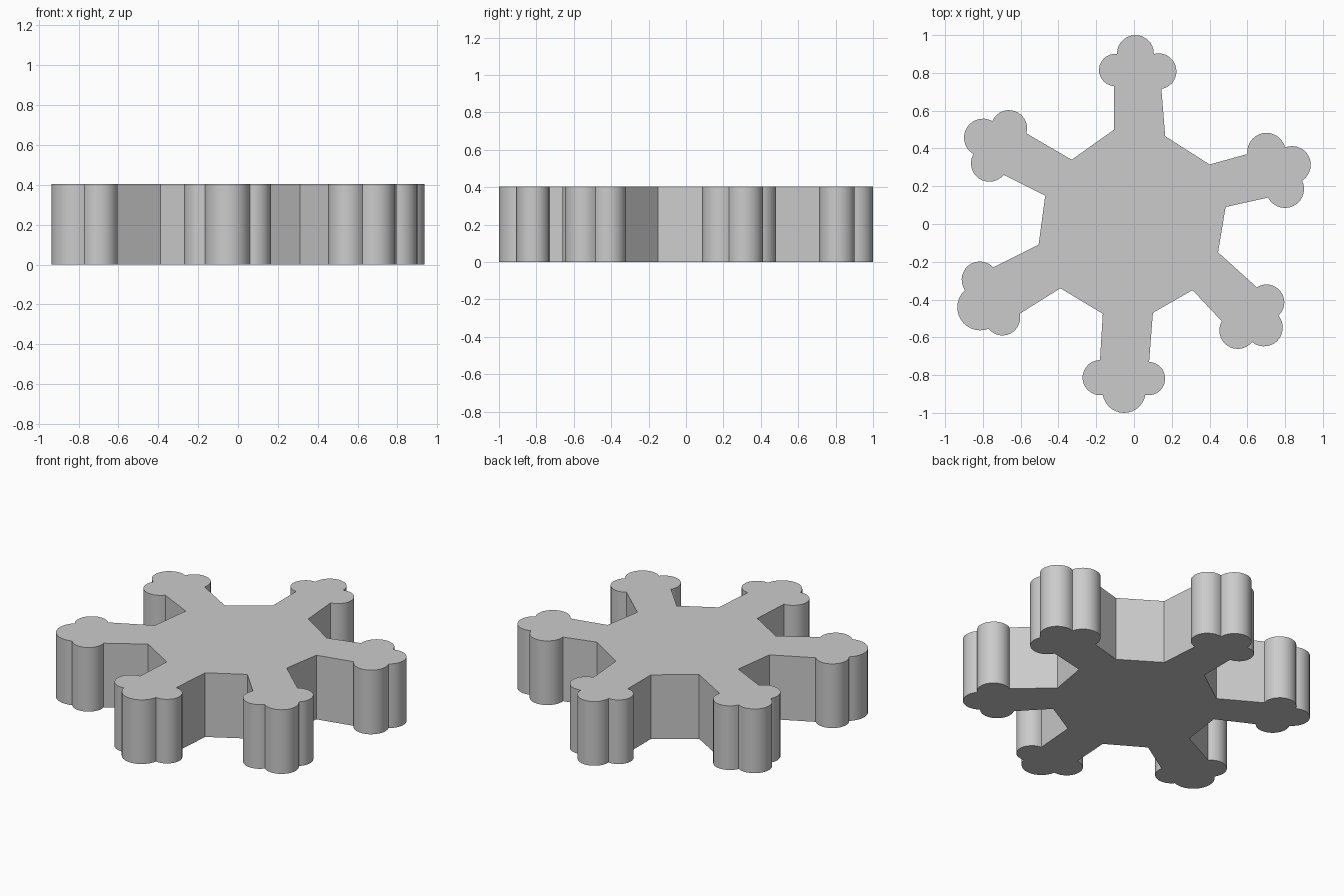
import bpy
import bmesh
import math
from mathutils import Vector

default_cube = bpy.data.objects.get("Cube")
if default_cube:
    bpy.data.objects.remove(default_cube, do_unlink=True)

HEIGHT = 0.405
ARC_STEPS = 14

# Each arm, counterclockwise: root, neck, cusp, cusp, neck, root,
# followed by how far each of its three lobes bulges out.
back_arm = ((.165, .465), (.145, .715), (.105, .9), (-.09, .9), (-.105, .73), (-.105, .5)), (.1, .1, .088)
back_right_arm = ((-.33, .34), (-.57, .48), (-.75, .545), (-.85, .37), (-.69, .26), (-.47, .15)), (.09, .1, .09)
front_right_arm = ((-.505, -.11), (-.745, -.23), (-.895, -.35), (-.77, -.555), (-.605, -.475), (-.39, -.34)), (.09, .1, .073)
front_arm = ((-.165, -.475), (-.18, -.72), (-.165, -.905), (.06, -.905), (.08, -.73), (.1, -.47)), (.1, .095, .095)
front_left_arm = ((.31, -.35), (.465, -.515), (.625, -.625), (.765, -.485), (.65, -.335), (.445, -.15)), (.09, .09, .087)
back_left_arm = ((.485, .09), (.71, .14), (.89, .23), (.8, .405), (.6, .37), (.4, .315)), (.1, .09, .095)
arms = [back_arm, back_right_arm, front_right_arm, front_arm, front_left_arm, back_left_arm]


def lobe_arc(start, end, bulge):
    """Points of a circular arc from start up to, but without, end."""
    start, end = Vector(start), Vector(end)
    chord = end - start
    half = chord.length / 2
    along = chord.normalized()
    outward = Vector((along.y, -along.x))
    radius = (half * half + bulge * bulge) / (2 * bulge)
    centre = (start + end) / 2 + outward * (bulge - radius)
    sweep = math.atan2(half, radius - bulge)
    points = []
    for step in range(ARC_STEPS):
        angle = sweep * (2 * step / ARC_STEPS - 1)
        points.append(centre + radius * (outward * math.cos(angle) + along * math.sin(angle)))
    return points


def arm_outline(points, bulges):
    """Straight shaft sides joined by three rounded lobes at the tip."""
    outline = [Vector(points[0])]
    for start, end, bulge in zip(points[1:], points[2:], bulges):
        outline += lobe_arc(start, end, bulge)
    return outline + [Vector(point) for point in points[-2:]]


# Six-armed plate: one outline raised into a solid
bm = bmesh.new()
verts = [bm.verts.new((point.x, point.y, 0))
         for points, bulges in arms
         for point in arm_outline(points, bulges)]
base = bm.faces.new(verts)
raised = bmesh.ops.extrude_face_region(bm, geom=[base], use_keep_orig=True)
top_verts = [item for item in raised["geom"] if isinstance(item, bmesh.types.BMVert)]
bmesh.ops.translate(bm, verts=top_verts, vec=(0, 0, HEIGHT))
bmesh.ops.recalc_face_normals(bm, faces=bm.faces[:])

mesh = bpy.data.meshes.new("snowflake_plate")
bm.to_mesh(mesh)
bm.free()
plate = bpy.data.objects.new("snowflake_plate", mesh)
bpy.context.collection.objects.link(plate)

# Plain grey finish
grey = bpy.data.materials.new("light_grey")
grey.use_nodes = True
colour = (.6, .6, .6, 1)
grey.diffuse_color = colour
grey.node_tree.nodes["Principled BSDF"].inputs["Base Color"].default_value = colour
mesh.materials.append(grey)

# Rounded lobes, crisp rims and cusps
bpy.ops.object.select_all(action="DESELECT")
plate.select_set(True)
bpy.context.view_layer.objects.active = plate
bpy.ops.object.shade_smooth_by_angle(angle=math.radians(30))
